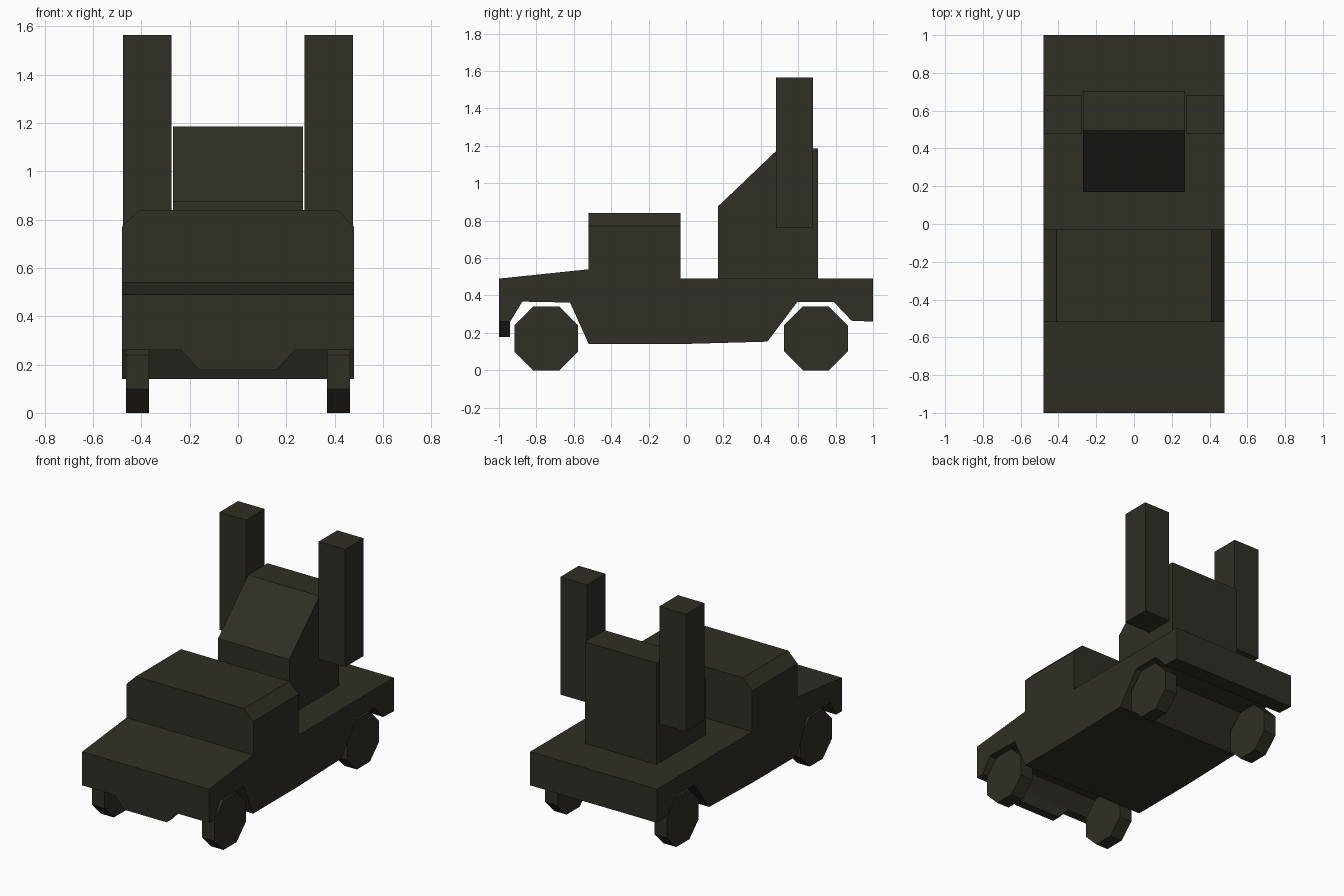
import bpy, bmesh, math
from mathutils import Vector

if "Cube" in bpy.data.objects:
    bpy.data.objects.remove(bpy.data.objects["Cube"])

olive = bpy.data.materials.new("dark olive")
olive.diffuse_color = (0.029, 0.028, 0.019, 1)
olive.use_nodes = True
olive.node_tree.nodes["Principled BSDF"].inputs["Base Color"].default_value = olive.diffuse_color


def extrude(name, points, start, end, axis, bevel_z=None, bevel=0.0):
    """Extrude a 2D profile along x (points are y,z) or y (points are x,z)."""
    bm = bmesh.new()
    if axis == 'x':
        verts = [bm.verts.new((start, a, b)) for a, b in points]
        move = Vector((end - start, 0, 0))
    else:
        verts = [bm.verts.new((a, start, b)) for a, b in points]
        move = Vector((0, end - start, 0))
    face = bm.faces.new(verts)
    ext = bmesh.ops.extrude_face_region(bm, geom=[face], use_keep_orig=True)
    moved = [g for g in ext['geom'] if isinstance(g, bmesh.types.BMVert)]
    bmesh.ops.translate(bm, verts=moved, vec=move)
    if bevel_z is not None:
        # chamfer the lengthwise edges at the given height
        edges = [e for e in bm.edges
                 if all(abs(v.co.z - bevel_z) < 1e-4 for v in e.verts)
                 and abs(e.verts[0].co.x - e.verts[1].co.x) < 1e-4]
        bmesh.ops.bevel(bm, geom=edges, offset=bevel, segments=1,
                        profile=0.5, affect='EDGES')
    bmesh.ops.recalc_face_normals(bm, faces=bm.faces)
    mesh = bpy.data.meshes.new(name)
    bm.to_mesh(mesh)
    bm.free()
    mesh.materials.append(olive)
    ob = bpy.data.objects.new(name, mesh)
    bpy.context.collection.objects.link(ob)
    return ob


# Truck body with wheel arches and a chamfered cab roof
extrude("truck_body", [
    (-1, 0.26), (-0.94, 0.26), (-0.875, 0.367), (-0.62, 0.362),
    (-0.52, 0.14), (-0.03, 0.14), (0.435, 0.153), (0.595, 0.365),
    (0.79, 0.365), (0.885, 0.265), (1, 0.26), (1, 0.49),
    (-0.03, 0.49), (-0.03, 0.84), (-0.52, 0.84), (-0.52, 0.54),
    (-1, 0.49)], -0.48, 0.48, 'x', bevel_z=0.84, bevel=0.07)

# Front bumper
extrude("front_bumper", [(-0.24, 0.265), (0.24, 0.265), (0.16, 0.178),
                         (-0.16, 0.178)], -1, -0.94, 'y')

# Sloped housing on the bed
extrude("rear_housing", [(0.17, 0.488), (0.705, 0.488), (0.705, 1.185),
                         (0.495, 1.185), (0.17, 0.875)], -0.27, 0.27, 'x')

# Posts and octagonal wheels on both sides
for side, s in (("left", -1), ("right", 1)):
    extrude(side + "_post", [(0.48, 0.76), (0.68, 0.76), (0.68, 1.565),
                             (0.48, 1.565)], s * 0.275, s * 0.476, 'x')
    for end, y in (("front", -0.747), ("rear", 0.695)):
        r = 0.17 / math.cos(math.pi / 8)
        ring = [(y + r * math.cos(math.pi * (i + 0.5) / 4),
                 0.17 + r * math.sin(math.pi * (i + 0.5) / 4))
                for i in range(8)]
        extrude(f"{end}_{side}_wheel", ring, s * 0.368, s * 0.463, 'x')
